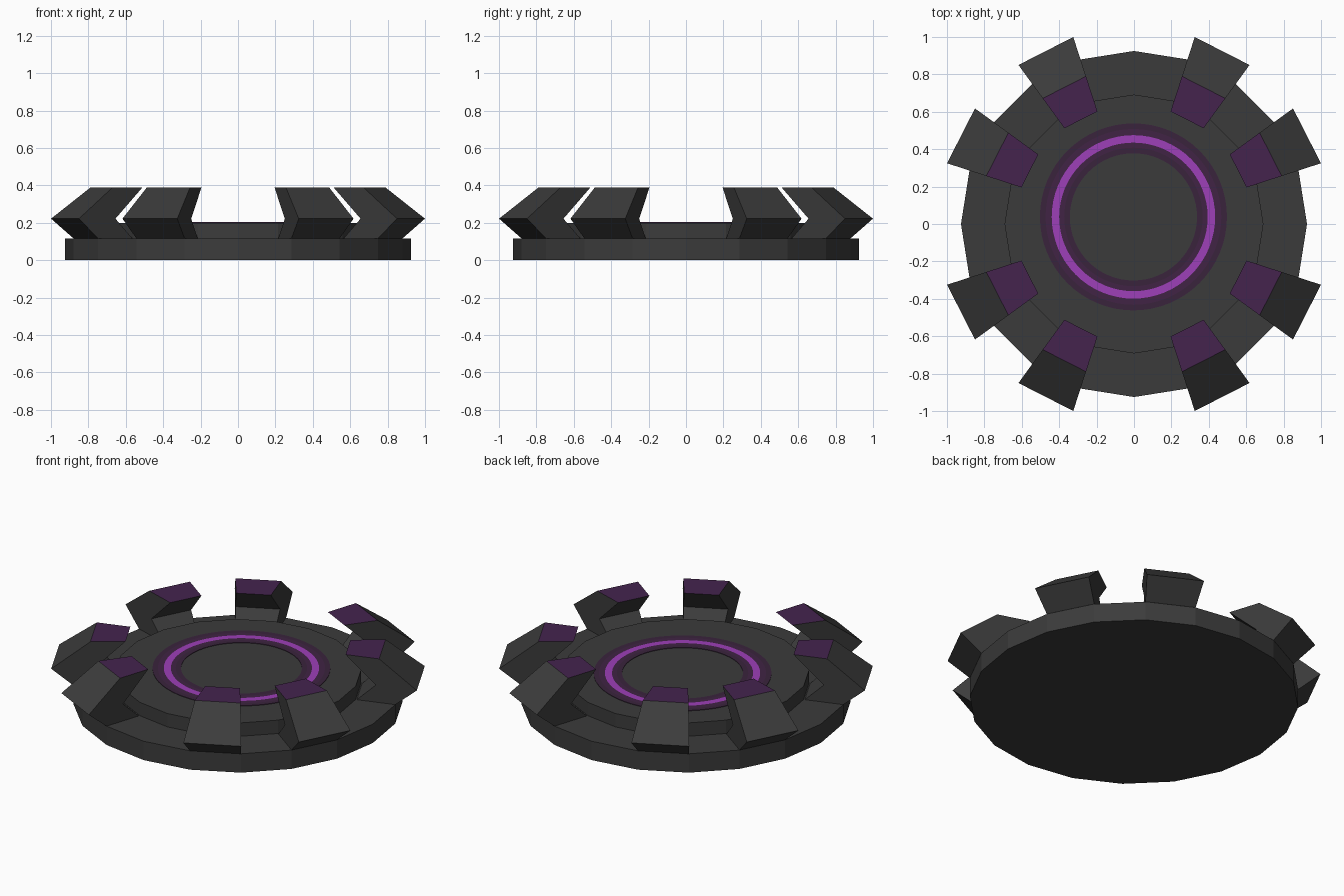
import bpy, bmesh, math

if "Cube" in bpy.data.objects:
    bpy.data.objects.remove(bpy.data.objects["Cube"])

SIDES = 20
HALF = math.pi / SIDES


def material(name, rgb):
    m = bpy.data.materials.new(name)
    m.diffuse_color = (*rgb, 1)
    m.use_nodes = True
    m.node_tree.nodes["Principled BSDF"].inputs["Base Color"].default_value = m.diffuse_color
    return m


GREY = material("dark grey", (0.044, 0.044, 0.044))
PURPLE = material("dull purple", (0.058, 0.017, 0.076))
GLOW = material("bright purple", (0.34, 0.05, 0.48))
HALO = material("halo purple", (0.052, 0.017, 0.058))
RIM = material("dim rim purple", (0.042, 0.017, 0.046))


def finish(name, bm, *mats):
    bmesh.ops.recalc_face_normals(bm, faces=bm.faces)
    me = bpy.data.meshes.new(name)
    bm.to_mesh(me)
    bm.free()
    for m in mats:
        me.materials.append(m)
    ob = bpy.data.objects.new(name, me)
    bpy.context.collection.objects.link(ob)
    return ob


def polygon(bm, r, z, n=SIDES, cx=0, cy=0):
    return [bm.verts.new((cx + r * math.cos(2 * math.pi * i / n),
                          cy + r * math.sin(2 * math.pi * i / n), z)) for i in range(n)]


def bridge(bm, a, b):
    for i in range(len(a)):
        j = (i + 1) % len(a)
        bm.faces.new((a[i], a[j], b[j], b[i]))


# Stepped base: wide lower disc and smaller upper tier
bm = bmesh.new()
loops = [polygon(bm, r, z) for r, z in
         ((0.925, 0), (0.925, 0.117), (0.692, 0.117), (0.692, 0.2))]
for a, b in zip(loops, loops[1:]):
    bridge(bm, a, b)
bm.faces.new(loops[0])
bm.faces.new(loops[-1])
finish("stepped_base", bm, GREY)

# Chevron-shaped claws, each a wedge over one side of the base
PROFILE = ((0.690, 0.117), (0.914, 0.117), (1.038, 0.222),
           (0.820, 0.388), (0.625, 0.388), (0.800, 0.222))
for k in range(4):
    for deg in (27, 63):
        a = math.radians(deg + 90 * k)
        bm = bmesh.new()
        ends = []
        for s in (-HALF, HALF):
            ends.append([bm.verts.new((r / math.cos(HALF) * math.cos(a + s),
                                       r / math.cos(HALF) * math.sin(a + s), z))
                         for r, z in PROFILE])
        bridge(bm, *ends)
        for e in ends:
            bm.faces.new(e)
        for f in bm.faces:   # purple top pad
            if all(v.co.z > 0.38 for v in f.verts):
                f.material_index = 1
        finish("claw", bm, GREY, PURPLE)

# Glowing ring: concentric thin plates on the upper tier
for name, r0, r1, mat in (("outer_rim_band", 0.47, 0.50, RIM),
                          ("outer_halo_band", 0.437, 0.47, HALO),
                          ("glow_ring", 0.397, 0.437, GLOW),
                          ("inner_halo_band", 0.37, 0.397, HALO),
                          ("inner_rim_band", 0.34, 0.37, RIM)):
    bm = bmesh.new()
    rings = [polygon(bm, r, z, 64, -0.003, 0.038) for r, z in
             ((r0, 0.2), (r0, 0.203), (r1, 0.203), (r1, 0.2))]
    for a, b in zip(rings, rings[1:]):
        bridge(bm, a, b)
    finish(name, bm, mat)
